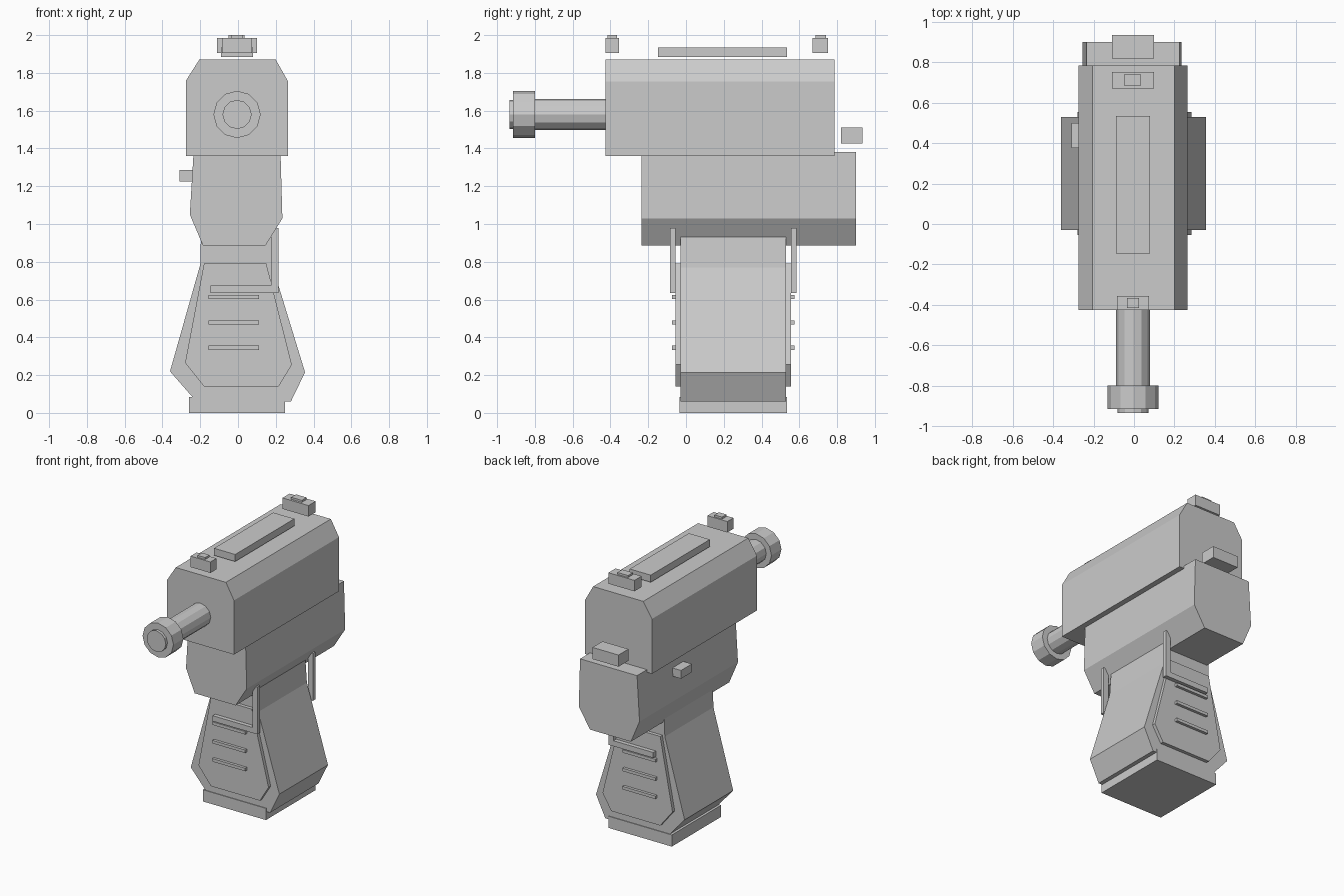
import bpy, bmesh, math

if "Cube" in bpy.data.objects:
    bpy.data.objects.remove(bpy.data.objects["Cube"])

grey = bpy.data.materials.new("plain grey")
grey.diffuse_color = (0.6, 0.6, 0.6, 1)
grey.use_nodes = True
grey.node_tree.nodes["Principled BSDF"].inputs["Base Color"].default_value = grey.diffuse_color
GRIP_MID = 0.25  # front and back of the grip mirror about this y


def finish(name, bm):
    bmesh.ops.recalc_face_normals(bm, faces=bm.faces)
    mesh = bpy.data.meshes.new(name)
    bm.to_mesh(mesh)
    bm.free()
    mesh.materials.append(grey)
    ob = bpy.data.objects.new(name, mesh)
    bpy.context.collection.objects.link(ob)
    return ob


def prism(name, profile, y0, y1):
    """Extrude an x-z outline from y0 to y1."""
    bm = bmesh.new()
    face = bm.faces.new([bm.verts.new((x, y0, z)) for x, z in profile])
    ext = bmesh.ops.extrude_face_region(bm, geom=[face])
    verts = [v for v in ext["geom"] if isinstance(v, bmesh.types.BMVert)]
    bmesh.ops.translate(bm, verts=verts, vec=(0, y1 - y0, 0))
    return finish(name, bm)


def box(name, x0, x1, y0, y1, z0, z1):
    return prism(name, [(x0, z0), (x1, z0), (x1, z1), (x0, z1)], y0, y1)


def tube(name, r, y0, y1, sides=12):
    ring = [(-0.005 + r * math.cos(2 * math.pi * i / sides),
             1.58 + r * math.sin(2 * math.pi * i / sides)) for i in range(sides)]
    return prism(name, ring, y0, y1)


def both_sides(name, profile, y0, y1):
    """Same part on the front and the back of the grip."""
    prism("front_" + name, profile, y0, y1)
    prism("back_" + name, profile, 2 * GRIP_MID - y1, 2 * GRIP_MID - y0)


def rect(x0, x1, z0, z1):
    return [(x0, z0), (x1, z0), (x1, z1), (x0, z1)]


# Upper body and lower frame
prism("slide", [(-0.275, 1.36), (0.265, 1.36), (0.265, 1.755), (0.2, 1.87),
                (-0.205, 1.87), (-0.275, 1.76)], -0.425, 0.785)
prism("frame", [(-0.185, 0.885), (0.145, 0.885), (0.235, 1.03), (0.225, 1.38),
                (-0.235, 1.38), (-0.255, 1.05)], -0.235, 0.9)

# Grip and its base plate
prism("grip", [(-0.22, 0.06), (0.28, 0.06), (0.355, 0.215), (0.185, 0.77),
               (0.17, 0.98), (-0.195, 0.98), (-0.2, 0.785), (-0.36, 0.22)],
      -0.03, 0.53)
box("base_plate", -0.26, 0.25, -0.035, 0.535, 0.0, 0.085)

# Grip panels, ridges and brackets
both_sides("panel", [(-0.18, 0.14), (0.215, 0.14), (0.285, 0.255), (0.15, 0.79),
                     (-0.18, 0.79), (-0.28, 0.265)], -0.055, -0.025)
for i, z in enumerate((0.345, 0.478, 0.613)):
    both_sides(f"ridge_{i + 1}", rect(-0.155, 0.11, z - 0.011, z + 0.011), -0.075, -0.05)
both_sides("bracket_bar", rect(-0.145, 0.185, 0.635, 0.675), -0.085, -0.055)
both_sides("bracket_post", rect(0.175, 0.215, 0.635, 0.98), -0.085, -0.055)

# Barrel
tube("barrel", 0.083, -0.82, -0.4)
tube("muzzle_ring", 0.125, -0.915, -0.8)
tube("muzzle_cap", 0.077, -0.935, -0.9)

# Top rail and sights
box("top_rail", -0.09, 0.08, -0.147, 0.535, 1.883, 1.935)
box("front_sight", -0.085, 0.075, -0.425, -0.355, 1.905, 1.985)
box("front_sight_tip", -0.035, 0.025, -0.415, -0.365, 1.98, 2.0)
box("rear_sight", -0.11, 0.1, 0.67, 0.752, 1.905, 1.985)
box("rear_sight_tip", -0.05, 0.035, 0.685, 0.74, 1.98, 2.0)

# Rear hammer and side button
box("hammer", -0.11, 0.1, 0.82, 0.935, 1.425, 1.51)
box("side_button", -0.31, -0.22, 0.375, 0.5, 1.225, 1.285)
